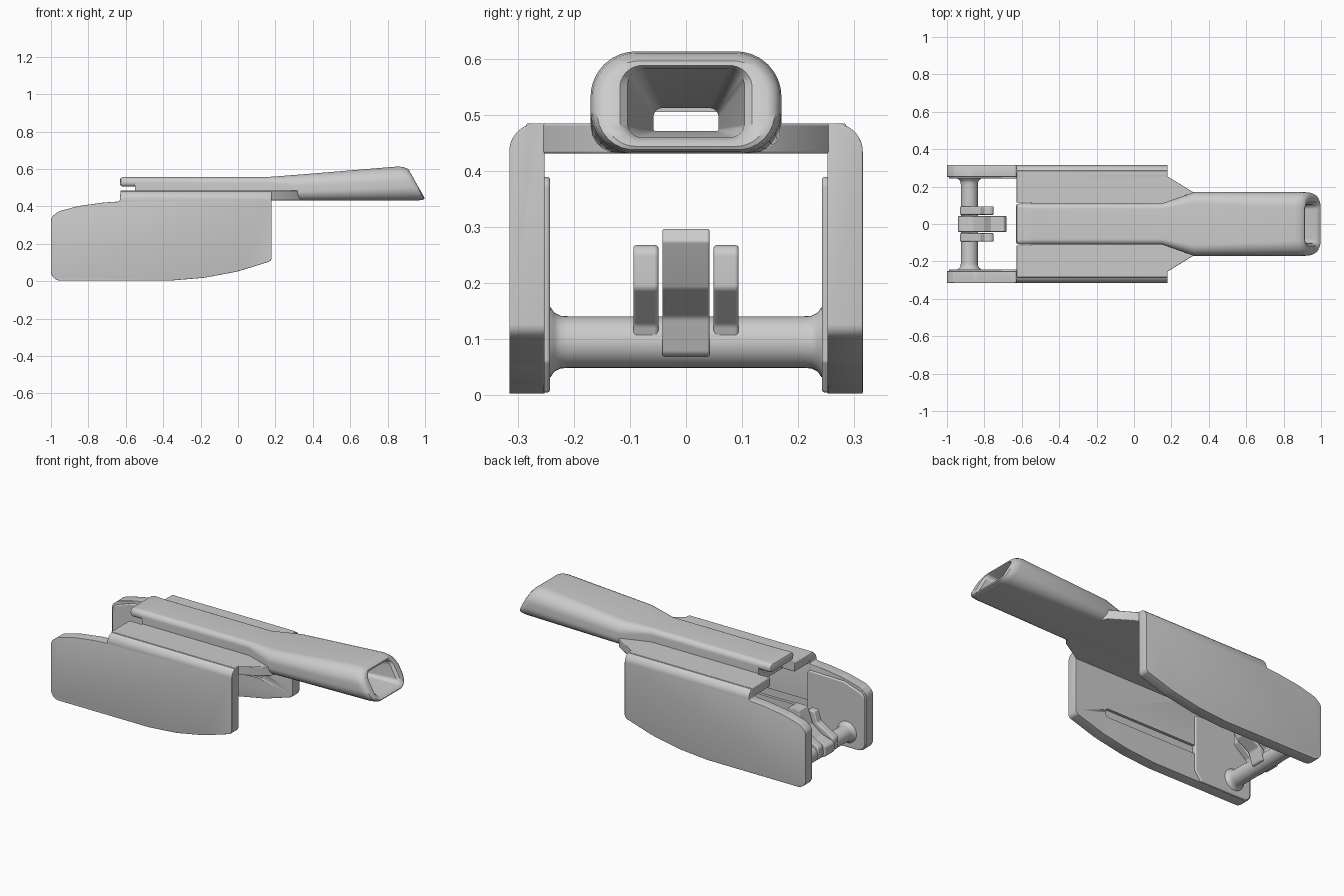
import bpy, bmesh
from math import sin, cos, pi, radians
from mathutils import Vector

if "Cube" in bpy.data.objects:
    bpy.data.objects.remove(bpy.data.objects["Cube"])


def make(name, bm, smooth=35):
    bmesh.ops.recalc_face_normals(bm, faces=bm.faces)
    me = bpy.data.meshes.new(name)
    bm.to_mesh(me)
    bm.free()
    ob = bpy.data.objects.new(name, me)
    bpy.context.collection.objects.link(ob)
    activate(ob)
    bpy.ops.object.shade_smooth_by_angle(angle=radians(smooth))
    return ob


def activate(ob):
    bpy.ops.object.select_all(action='DESELECT')
    ob.select_set(True)
    bpy.context.view_layer.objects.active = ob


def fillet(pts, n=6):
    """Round each corner (u, v, radius) of a closed outline."""
    out = []
    for i, p in enumerate(pts):
        c, r = Vector(p[:2]), (p[2] if len(p) > 2 else 0)
        if r == 0:
            out.append(c)
            continue
        a = (Vector(pts[i - 1][:2]) - c).normalized()
        b = (Vector(pts[(i + 1) % len(pts)][:2]) - c).normalized()
        half = a.angle(b) / 2
        d = r / abs(sin(half)) * cos(half)
        p0, p1 = c + a * d, c + b * d
        o = c + (a + b).normalized() * (r / sin(half))
        for k in range(n + 1):
            v = (p0 - o).lerp(p1 - o, k / n)
            out.append(o + v.normalized() * r)
    return out


def prism(name, pts, axis, a, b, bevel=0.0):
    """Extrude a 2D outline along an axis from a to b."""
    at = {'x': lambda p, t: (t, p[0], p[1]),
          'y': lambda p, t: (p[0], t, p[1]),
          'z': lambda p, t: (p[0], p[1], t)}[axis]
    bm = bmesh.new()
    lo = [bm.verts.new(at(p, a)) for p in pts]
    hi = [bm.verts.new(at(p, b)) for p in pts]
    bm.faces.new(lo)
    bm.faces.new(hi)
    for i in range(len(pts)):
        j = (i + 1) % len(pts)
        bm.faces.new((lo[i], lo[j], hi[j], hi[i]))
    ob = make(name, bm)
    if bevel:
        add_bevel(ob, bevel)
    return ob


def add_bevel(ob, width):
    activate(ob)
    m = ob.modifiers.new("bevel", 'BEVEL')
    m.width, m.segments, m.limit_method = width, 3, 'ANGLE'
    m.angle_limit = radians(40)
    bpy.ops.object.modifier_apply(modifier=m.name)
    bpy.ops.object.shade_smooth_by_angle(angle=radians(35))


def boolean(ob, cutter, op):
    activate(ob)
    m = ob.modifiers.new("bool", 'BOOLEAN')
    m.operation, m.object, m.solver = op, cutter, 'EXACT'
    bpy.ops.object.modifier_apply(modifier=m.name)
    bpy.data.objects.remove(cutter)


def loft(name, rings, closed=False, smooth=35):
    bm = bmesh.new()
    vs = [[bm.verts.new(p) for p in r] for r in rings]
    n = len(vs[0])
    for i in range(len(vs) if closed else len(vs) - 1):
        r, q = vs[i], vs[(i + 1) % len(vs)]
        for k in range(n):
            bm.faces.new((r[k], r[(k + 1) % n], q[(k + 1) % n], q[k]))
    if not closed:
        bm.faces.new(vs[0])
        bm.faces.new(vs[-1])
    return make(name, bm, smooth)


def ring(x, hw, z0, z1, rt, rb, shear=0.0):
    """Rounded rectangle section across x, optionally leaning back."""
    pts = fillet([(hw, z0, rb), (hw, z1, rt), (-hw, z1, rt), (-hw, z0, rb)], 8)
    return [(x - shear * (p.y - 0.435), p.x, p.y) for p in pts]


# Side walls: rounded-top section trimmed by the side outline
side = fillet([(-1, 0.003, .05), (-.36, .003, .3), (-.18, .018, .3), (0, .052, .3),
               (.18, .108, .025), (.18, .486, .001), (-.628, .486, .02),
               (-.632, .426, .012), (-.72, .42, .3), (-.85, .402, .3),
               (-.96, .373, .06), (-1, .34, .04)])
for s, tag in ((1, "left"), (-1, "right")):
    sec = fillet([(s * .252, -.1), (s * .315, -.1), (s * .315, .485, .05), (s * .252, .485)], 8)
    wall = prism("side_wall_" + tag, sec, 'x', -1.1, .3)
    boolean(wall, prism("trim", side, 'y', -.5, .5), 'INTERSECT')
    add_bevel(wall, .014)
    # long guide groove on the inner face
    slot = fillet([(-.66, .16, .02), (-.02, .16, .02), (-.02, .21, .02), (-.66, .21, .02)])
    boolean(wall, prism("slot", slot, 'y', s * .2, s * .268), 'DIFFERENCE')
    # thicker rear pad carrying the axle
    pad = fillet([(-.99, .005, .04), (-.66, .005, .01), (-.62, .06, .01), (-.62, .39, .02),
                  (-.86, .385, .05), (-.99, .34, .04)])
    prism("axle_pad_" + tag, pad, 'y', s * .242, s * .272, .006)
    # top deck half, with the tapered nose in front of the wall
    deck = [(-.628, s * .114), (-.628, s * .285), (.178, s * .285), (.178, s * .255),
            (.32, s * .168), (.36, s * .1), (-.54, s * .1), (-.55, s * .114)]
    prism("top_deck_" + tag, deck, 'z', .431, .485, .004)

# Hollow centre rail widening into the slanted mouthpiece
S = .56
loft("mouthpiece_rail", [
    ring(-.55, .11, .431, .556, .03, .004),
    ring(.15, .11, .431, .556, .03, .004),
    ring(.32, .17, .431, .569, .06, .05),
    ring(.955, .17, .431, .613, .08, .075, S),
    ring(.982, .167, .434, .610, .078, .073, S),
    ring(.997, .158, .438, .603, .07, .065, S),
    ring(1.003, .145, .444, .596, .06, .055, S),
    ring(1.0, .118, .453, .588, .04, .035, S),
    ring(.985, .104, .460, .583, .03, .025, S),
    ring(.45, .058, .471, .512, .016, .004),
    ring(-.55, .058, .471, .512, .016, .004)], closed=True)

# Overhanging rear lip of the rail
loft("rail_rear_lip", [
    ring(-.630, .098, .516, .545, .012, .012),
    ring(-.626, .105, .509, .552, .018, .018),
    ring(-.615, .110, .505, .556, .025, .02),
    ring(-.53, .110, .505, .556, .03, .02)])

# Axle with flared ends
prof = [(-.25, .066), (-.241, .062), (-.235, .053), (-.224, .047), (-.21, .046)]
prof += [(-y, r) for y, r in reversed(prof)]
loft("axle", [[(-.88 + r * cos(k * pi / 16), y, .095 + r * sin(k * pi / 16))
               for k in range(32)] for y, r in prof])

# Upright lugs on the axle and the tilted lever between them
lug = fillet([(-.93, .065, .02), (-.85, .065, .015), (-.83, .125, .02), (-.75, .19, .015),
              (-.75, .268, .02), (-.80, .268, .015), (-.82, .205, .02), (-.93, .14, .025)])
for s, tag in ((1, "left"), (-1, "right")):
    prism("lug_" + tag, lug, 'y', s * .049, s * .094, .006)
lever = fillet([(-.94, .065, .02), (-.83, .07, .015), (-.81, .14, .02), (-.725, .19, .02),
                (-.68, .275, .008), (-.695, .297, .008), (-.765, .297, .01),
                (-.80, .20, .03), (-.86, .155, .02), (-.94, .13, .02)])
prism("lever", lever, 'y', -.042, .042, .004)
prism("lever_collar", fillet([(-.92, .07, .02), (-.835, .07, .02), (-.835, .125, .02),
                              (-.92, .125, .02)]), 'y', -.06, .06)
